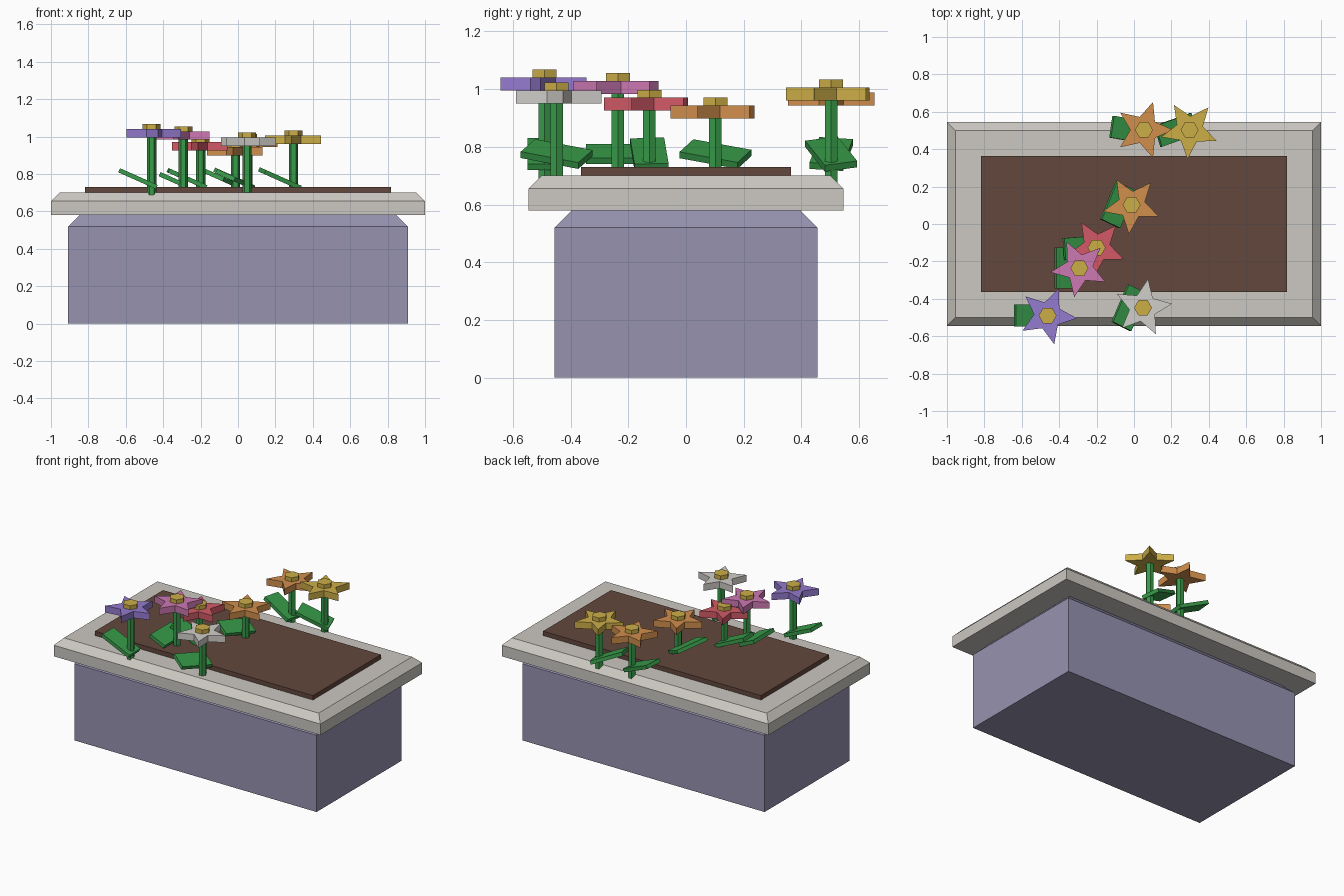
import bpy, bmesh
from math import cos, sin, radians, pi
from mathutils import Matrix

cube = bpy.data.objects.get("Cube")
if cube:
    bpy.data.objects.remove(cube, do_unlink=True)


def material(name, *srgb):
    rgba = [((c + 0.055) / 1.055) ** 2.4 for c in srgb] + [1]
    m = bpy.data.materials.new(name)
    m.use_nodes = True
    m.diffuse_color = rgba
    m.node_tree.nodes["Principled BSDF"].inputs["Base Color"].default_value = rgba
    return m


box_grey = material("violet grey", 0.59, 0.575, 0.69)
stone = material("pale stone", 0.80, 0.785, 0.76)
earth = material("brown soil", 0.39, 0.28, 0.24)
green = material("leaf green", 0.22, 0.61, 0.29)
purple = material("purple petal", 0.58, 0.48, 0.81)
pink = material("pink petal", 0.80, 0.47, 0.70)
red = material("red petal", 0.82, 0.35, 0.40)
orange = material("orange petal", 0.82, 0.56, 0.30)
yellow = material("yellow petal", 0.80, 0.68, 0.28)
white = material("white petal", 0.82, 0.81, 0.79)


def finish(name, bm, mat, location=(0, 0, 0)):
    bmesh.ops.recalc_face_normals(bm, faces=bm.faces)
    mesh = bpy.data.meshes.new(name)
    bm.to_mesh(mesh)
    bm.free()
    mesh.materials.append(mat)
    ob = bpy.data.objects.new(name, mesh)
    ob.location = location
    bpy.context.collection.objects.link(ob)
    return ob


def loft(name, outlines, mat, location=(0, 0, 0)):
    """Closed solid through a stack of (outline, height) rings."""
    bm = bmesh.new()
    rings = [[bm.verts.new((x, y, z)) for x, y in pts] for pts, z in outlines]
    for low, high in zip(rings, rings[1:]):
        for i in range(len(low)):
            j = (i + 1) % len(low)
            bm.faces.new((low[i], low[j], high[j], high[i]))
    bm.faces.new(rings[0])
    bm.faces.new(rings[-1])
    return finish(name, bm, mat, location)


def rect(x, y):
    return [(-x, -y), (x, -y), (x, y), (-x, y)]


def ring(count, radii, turn=0):
    angles = [turn + 2 * pi * i / count for i in range(count)]
    return [(radii[i % len(radii)] * cos(a), radii[i % len(radii)] * sin(a))
            for i, a in enumerate(angles)]


# Planter body, rim and soil
loft("planter_box", [(rect(0.908, 0.455), 0), (rect(0.908, 0.455), 0.52),
                     (rect(0.848, 0.395), 0.58)], box_grey)
loft("planter_rim", [(rect(1, 0.545), 0.58), (rect(1, 0.545), 0.655),
                     (rect(0.955, 0.5), 0.70)], stone)
loft("soil_bed", [(rect(0.817, 0.364), 0.69), (rect(0.817, 0.364), 0.73)], earth)


def flower(label, x, y, top, petal_turn, leaf_turn, mat):
    # Stem, star blossom and hexagonal centre
    for part, outline, low, high, colour in (
            ("stem", ring(6, [0.025]), 0.66, top - 0.03, green),
            ("petals", ring(10, [0.157, 0.073], radians(petal_turn)),
             top - 0.045, top, mat),
            ("centre", ring(6, [0.048]), top - 0.03, top + 0.027, yellow)):
        loft(f"{label}_flower_{part}", [(outline, low), (outline, high)],
             colour, (x, y, 0))
    # Leaf plate, turned in its own plane and then tilted up to one side
    bm = bmesh.new()
    bmesh.ops.create_cube(bm, size=1)
    bm.transform(Matrix.Rotation(radians(24), 4, 'Y')
                 @ Matrix.Rotation(radians(leaf_turn), 4, 'Z')
                 @ Matrix.Diagonal((0.22, 0.118, 0.024, 1)))
    finish(f"{label}_flower_leaf", bm, green, (x - 0.073, y, 0.775))


flower("purple", -0.462, -0.490, 1.040, -5, 0, purple)
flower("pink", -0.292, -0.236, 1.028, -28, 90, pink)
flower("red", -0.200, -0.127, 0.970, -23, 4, red)
flower("middle_orange", -0.013, 0.102, 0.943, -23, 66, orange)
flower("white", 0.048, -0.448, 0.995, 8, 65, white)
flower("yellow", 0.297, 0.503, 1.006, -22, 18, yellow)
flower("back_orange", 0.053, 0.503, 0.988, 0, -9, orange)
